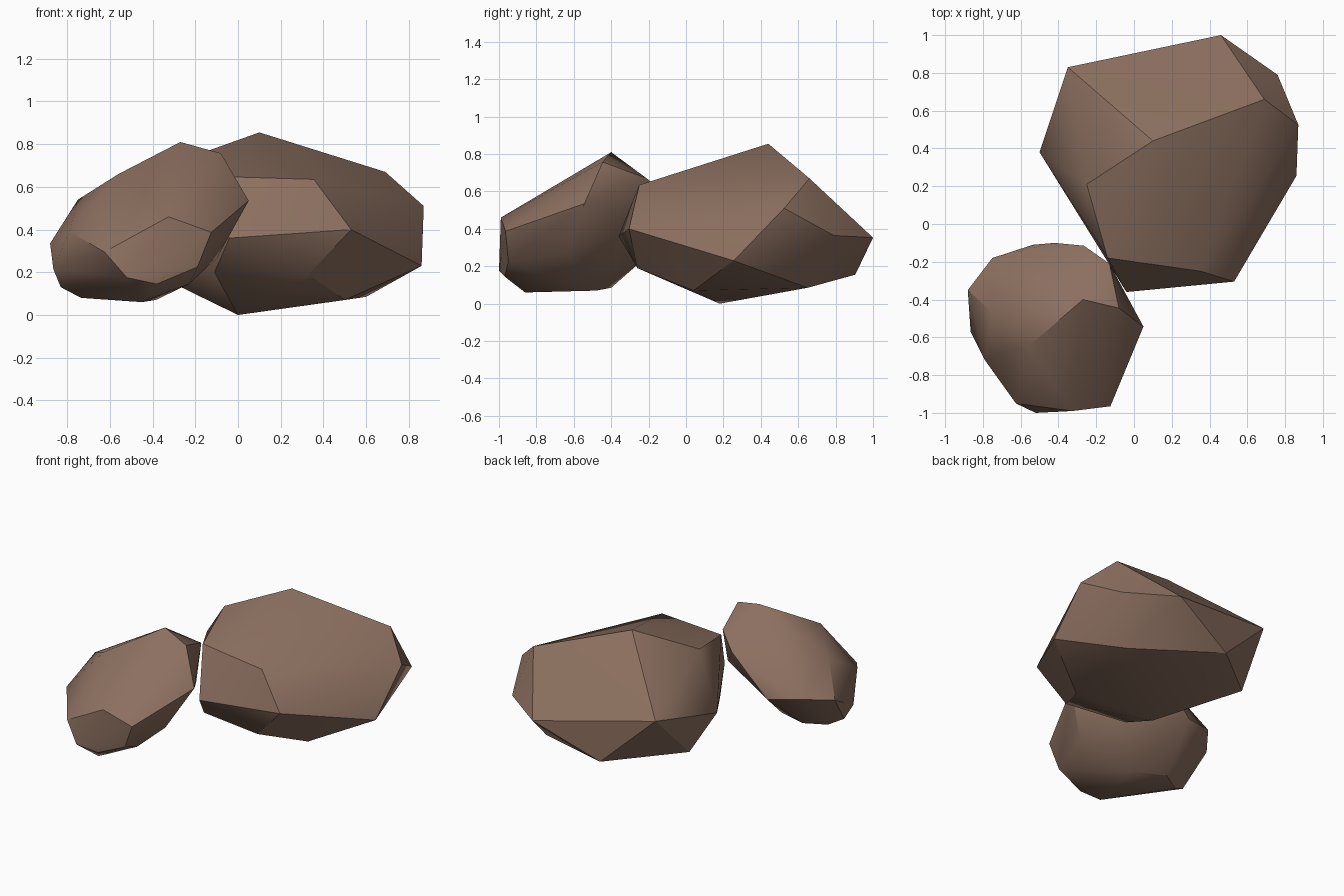
import bpy, bmesh, math

stone = bpy.data.materials.new("brown stone")
stone.diffuse_color = (0.26, 0.16, 0.115, 1)


def boulder(name, corners):
    """Faceted rock: convex hull around its corner points."""
    bm = bmesh.new()
    for c in corners:
        bm.verts.new(c)
    hull = bmesh.ops.convex_hull(bm, input=bm.verts[:])
    loose = [v for v in bm.verts if not v.link_faces]
    bmesh.ops.delete(bm, geom=loose, context='VERTS')
    bmesh.ops.recalc_face_normals(bm, faces=bm.faces[:])
    me = bpy.data.meshes.new(name)
    bm.to_mesh(me)
    bm.free()
    me.materials.append(stone)
    ob = bpy.data.objects.new(name, me)
    bpy.context.collection.objects.link(ob)
    bpy.ops.object.select_all(action='DESELECT')
    ob.select_set(True)
    bpy.context.view_layer.objects.active = ob
    bpy.ops.object.shade_smooth_by_angle(angle=math.radians(30))
    return ob


# Large rock: crown, belt, then underside
boulder("large_rock", [
    (.10, .44, .855), (-.25, .21, .73), (.69, .66, .67), (-.14, -.18, .65), (.355, -.25, .635),
    (-.35, .83, .50), (.46, 1.0, .353), (.76, .79, .365), (.87, .525, .51), (.86, .255, .23),
    (.53, -.305, .40), (-.04, -.36, .36), (-.50, .38, .426),
    (-.41, .55, .20), (-.11, -.21, .20), (.33, -.26, .19), (.016, .905, .155),
    (.60, .65, .085), (.50, .04, .07), (0, .18, 0),
])

# Small rock: crown, belt, then underside
boulder("small_rock", [
    (-.27, -.40, .81), (-.08, -.445, .757), (-.56, -.65, .66), (-.13, -.21, .67), (-.75, -.47, .54),
    (.05, -.543, .535), (-.125, -.965, .387), (-.325, -.99, .46), (-.265, -.115, .59),
    (-.79, -.72, .39), (-.88, -.35, .335), (-.75, -.18, .37), (-.42, -.10, .46), (-.535, -.11, .34),
    (-.12, -.28, .43), (-.10, -.64, .265), (-.625, -.95, .295), (-.865, -.57, .215),
    (-.52, -1.0, .175), (-.38, -.97, .145), (-.19, -.95, .225), (-.23, -.76, .145),
    (-.83, -.52, .13), (-.735, -.48, .08), (-.60, -.40, .085), (-.385, -.48, .07), (-.45, -.86, .06),
])
